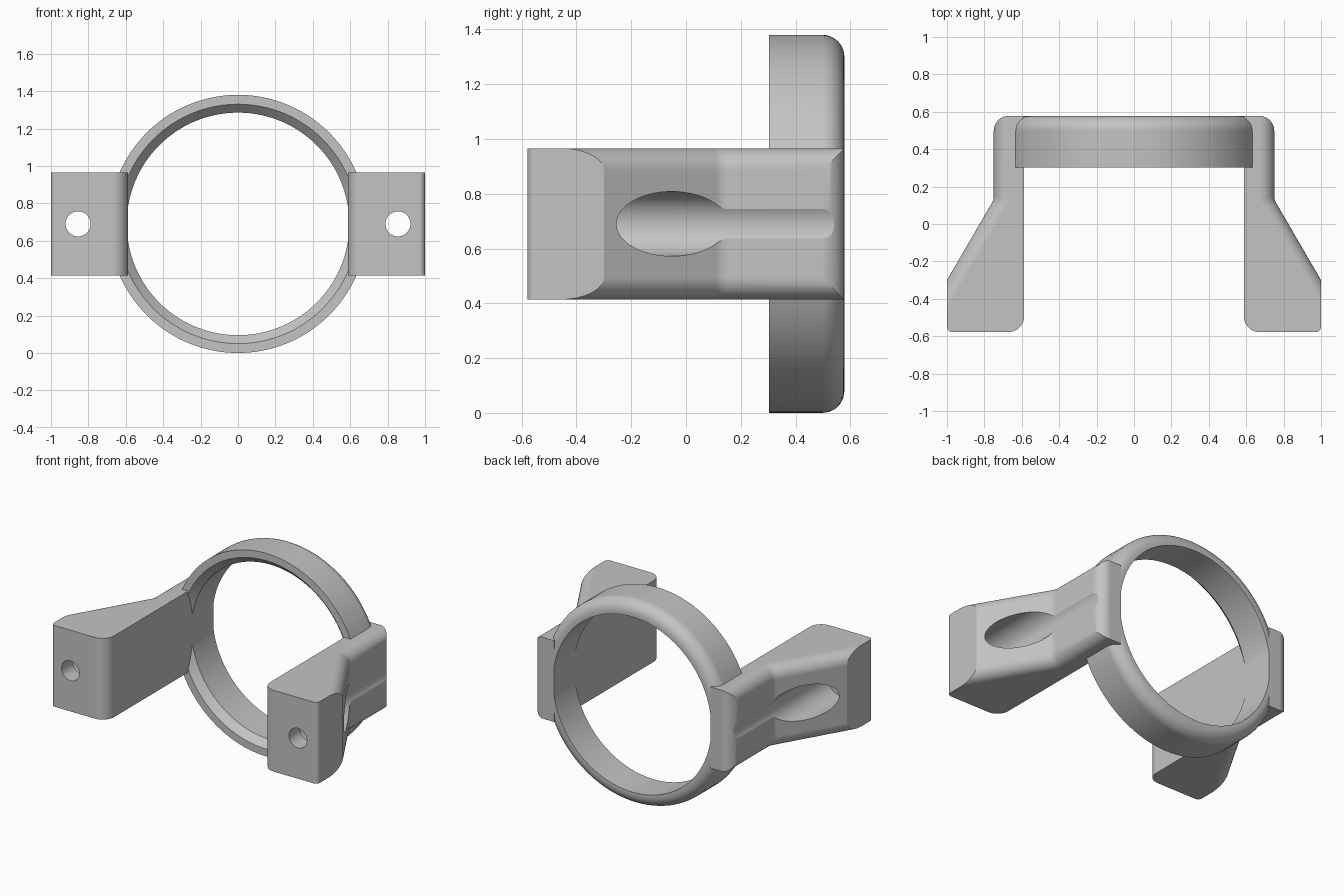
import bpy, bmesh, math
from mathutils import Vector, Matrix

cube = bpy.data.objects.get("Cube")
if cube:
    bpy.data.objects.remove(cube, do_unlink=True)

MID = 0.69            # height of the ring axis
BACK = 0.578          # half depth
HALF = 0.276          # half height of an arm
ROUND = 0.08

grey = bpy.data.materials.new("light grey")
grey.use_nodes = True
grey.diffuse_color = (0.55, 0.55, 0.55, 1)
grey.node_tree.nodes["Principled BSDF"].inputs["Base Color"].default_value = grey.diffuse_color


def finish(name, bm):
    bmesh.ops.recalc_face_normals(bm, faces=bm.faces)
    mesh = bpy.data.meshes.new(name)
    bm.to_mesh(mesh)
    bm.free()
    mesh.materials.append(grey)
    obj = bpy.data.objects.new(name, mesh)
    bpy.context.collection.objects.link(obj)
    return obj


def loft(name, layers, closed=False):
    """Skin equal-length rings of points, capping the ends unless closed."""
    bm = bmesh.new()
    rings = [[bm.verts.new(p) for p in layer] for layer in layers]
    pairs = list(zip(rings, rings[1:]))
    if closed:
        pairs.append((rings[-1], rings[0]))
    for a, b in pairs:
        for i in range(len(a)):
            j = (i + 1) % len(a)
            bm.faces.new((a[i], a[j], b[j], b[i]))
    if not closed:
        bm.faces.new(rings[0])
        bm.faces.new(rings[-1])
    return finish(name, bm)


def fillet(corners, steps=10):
    """Round each (x, y, radius) corner of a closed outline."""
    out = []
    n = len(corners)
    for i, (x, y, r) in enumerate(corners):
        p = Vector((x, y))
        if r == 0:
            out.append(p)
            continue
        u = (Vector(corners[i - 1][:2]) - p).normalized()
        v = (Vector(corners[(i + 1) % n][:2]) - p).normalized()
        half = u.angle(v) / 2
        centre = p + (u + v).normalized() * r / math.sin(half)
        a = p + u * r / math.tan(half) - centre
        b = p + v * r / math.tan(half) - centre
        for k in range(steps + 1):
            t = k / steps
            sweep = math.pi - 2 * half
            out.append(centre + (a * math.sin((1 - t) * sweep) + b * math.sin(t * sweep)) / math.sin(sweep))
    return out


def boolean(target, tool, operation):
    mod = target.modifiers.new(operation.lower(), "BOOLEAN")
    mod.object, mod.operation, mod.solver = tool, operation, "EXACT"
    bpy.context.view_layer.objects.active = target
    bpy.ops.object.modifier_apply(modifier=mod.name)
    bpy.data.objects.remove(tool, do_unlink=True)


def cylinder(name, x, radius, y0, y1):
    def circle(y):
        angles = [math.tau * k / 64 for k in range(64)]
        return [(x + radius * math.cos(a), y, MID + radius * math.sin(a)) for a in angles]
    return loft(name, [circle(y0), circle(y1)])


# Ring: a section of (radius, y) points spun about the y axis
section = fillet([(0.64, 0.303, 0), (0.69, 0.303, 0), (0.69, BACK, ROUND),
                  (0.595, BACK, 0), (0.595, 0.35, 0)])
ring_layers = []
for k in range(144):
    a = math.tau * (k + 0.5) / 144
    ring_layers.append([(p.x * math.cos(a), p.y, MID + p.x * math.sin(a)) for p in section])
bracket = loft("ring_bracket", ring_layers, closed=True)


def make_arm(name):
    # Plan outline extruded to full height
    plan = fillet([(0.587, -BACK, 0.085), (1, -BACK, 0.03), (1, -0.30, 0),
                   (0.75, 0.13, 0.08), (0.75, BACK, ROUND), (0.587, BACK, 0)])
    arm = loft(name, [[(p.x, p.y, z) for p in plan] for z in (MID - HALF, MID + HALF)])

    # Envelope whose long outer edges are rounded along the slope and the shank
    slope = 0.25 / 0.43
    stretch = math.hypot(1, slope)
    layers = []
    levels = [-(HALF + 0.0001)]
    levels = [(-1, k) for k in range(11)] + [(1, k) for k in range(10, -1, -1)]
    for side, k in levels:
        a = math.pi / 2 * k / 10
        inset = ROUND * (1 - math.sin(a))
        z = MID + side * (HALF - ROUND + ROUND * math.cos(a))
        # k = 0 is the outermost level, where the inset is greatest
        x = 0.75 - inset
        bend = 0.13 - inset * (stretch - 1) / slope
        outline = fillet([(0.3, -1, 0), (x + (bend + 1) * slope, -1, 0),
                          (x, bend, 0.08), (x, 1, 0), (0.3, 1, 0)], 4)
        layers.append([(p.x, p.y, z) for p in outline])
    boolean(arm, loft("edge_envelope", layers), "INTERSECT")

    # Screw hole and wide head recess that grazes the shank
    boolean(arm, cylinder("head_recess", 0.855, 0.118, -0.46, 1), "DIFFERENCE")
    boolean(arm, cylinder("screw_hole", 0.855, 0.067, -1, -0.4), "DIFFERENCE")
    return arm


# Join one arm and its mirrored twin to the ring
for side in (1, -1):
    arm = make_arm("side_arm")
    if side < 0:
        arm.data.transform(Matrix.Diagonal((-1, 1, 1, 1)))
        arm.data.flip_normals()
    boolean(bracket, arm, "UNION")

# Smooth the rounded surfaces while keeping the crisp edges
for obj in bpy.context.selected_objects:
    obj.select_set(False)
bracket.select_set(True)
bpy.context.view_layer.objects.active = bracket
bpy.ops.object.shade_smooth_by_angle(angle=math.radians(25))
normals = bracket.modifiers.new("even shading", "WEIGHTED_NORMAL")
normals.keep_sharp = True
